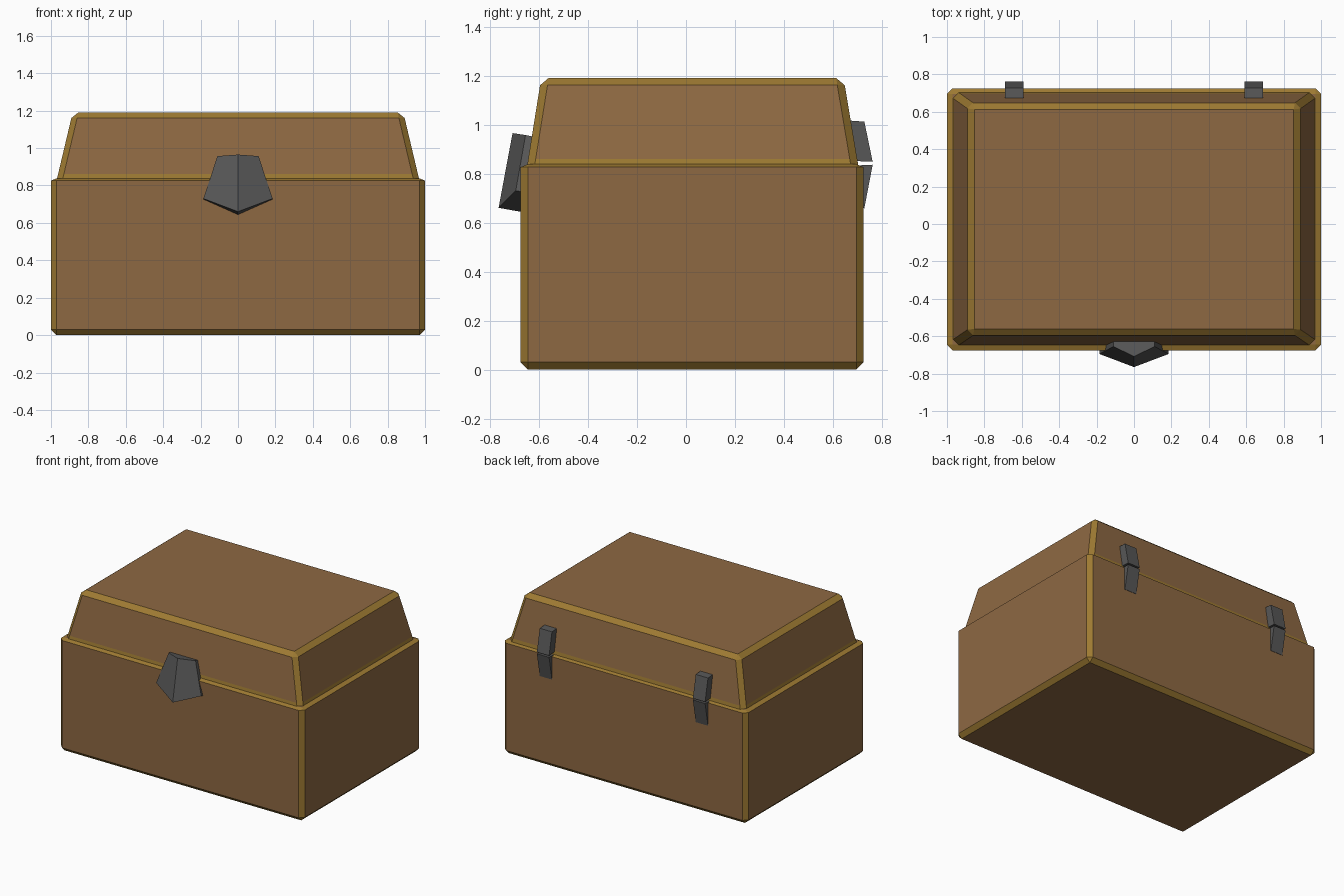
import bpy
import bmesh

cube = bpy.data.objects.get("Cube")
if cube:
    bpy.data.objects.remove(cube, do_unlink=True)


def material(name, rgb):
    mat = bpy.data.materials.new(name)
    mat.use_nodes = True
    colour = (*rgb, 1.0)
    mat.diffuse_color = colour
    mat.node_tree.nodes["Principled BSDF"].inputs["Base Color"].default_value = colour
    return mat


WOOD = material("brown wood", (0.27, 0.14, 0.055))
TRIM = material("gold trim", (0.34, 0.195, 0.032))
METAL = material("dark metal", (0.095, 0.095, 0.095))


def finish(bm, name, mats):
    bmesh.ops.recalc_face_normals(bm, faces=bm.faces[:])
    mesh = bpy.data.meshes.new(name)
    bm.to_mesh(mesh)
    bm.free()
    for mat in mats:
        mesh.materials.append(mat)
    obj = bpy.data.objects.new(name, mesh)
    bpy.context.collection.objects.link(obj)
    return obj


def prism(bm, ring_a, ring_b):
    """Join two matching outlines into a closed solid."""
    a = [bm.verts.new(p) for p in ring_a]
    b = [bm.verts.new(p) for p in ring_b]
    bm.faces.new(a)
    bm.faces.new(b[::-1])
    for i in range(len(a)):
        j = (i + 1) % len(a)
        bm.faces.new((a[j], a[i], b[i], b[j]))


def rectangle(hx, y0, y1, z):
    return [(-hx, y0, z), (hx, y0, z), (hx, y1, z), (-hx, y1, z)]


def bevel(bm, edges):
    bmesh.ops.recalc_face_normals(bm, faces=bm.faces[:])
    bmesh.ops.bevel(bm, geom=edges, offset=0.03, offset_type='OFFSET',
                    segments=1, profile=0.5, affect='EDGES', material=1)


# Chest body: box with gold chamfers and a shallow upper rim
bm = bmesh.new()
prism(bm, rectangle(1.0, -0.675, 0.725, 0.0), rectangle(1.0, -0.675, 0.725, 0.838))
bevel(bm, bm.edges[:])
for v in bm.verts:
    if 0.78 < v.co.z < 0.83:
        v.co.z = 0.826
finish(bm, "chest_body", [WOOD, TRIM])

# Lid: tapered box with gold chamfers and a gold band along its lower edge
bm = bmesh.new()
prism(bm, rectangle(0.968, -0.648, 0.703, 0.835), rectangle(0.884, -0.591, 0.643, 1.19))
bevel(bm, [e for e in bm.edges if max(v.co.z for v in e.verts) > 1.0])
bmesh.ops.bisect_plane(bm, geom=bm.verts[:] + bm.edges[:] + bm.faces[:],
                       plane_co=(0, 0, 0.86), plane_no=(0, 0, 1))
for f in bm.faces:
    if f.calc_center_median().z < 0.86:
        f.material_index = 1
finish(bm, "lid", [WOOD, TRIM])

# Clasp: five-sided plate with a raised centre ridge, mirrored across x
front = [(0.0, -0.708, 0.965), (0.11, -0.655, 0.957),
         (0.185, -0.695, 0.73), (0.0, -0.765, 0.66)]
back = [(0.0, -0.61, 0.948), (0.11, -0.61, 0.948),
        (0.185, -0.63, 0.718), (0.0, -0.63, 0.636)]
bm = bmesh.new()
for side in (1, -1):
    rings = [[bm.verts.new((x * side, y, z)) for x, y, z in ring] for ring in (front, back)]
    a, b = rings
    bm.faces.new(a)
    bm.faces.new(b)
    for i in range(3):
        bm.faces.new((a[i], a[i + 1], b[i + 1], b[i]))
bmesh.ops.remove_doubles(bm, verts=bm.verts[:], dist=0.0001)
finish(bm, "clasp", [METAL])

# Hinges: an upper and a lower leaf on each side of the back
leaves = {
    "upper": [(0.64, 1.018), (0.728, 1.012), (0.762, 0.848), (0.67, 0.852)],
    "lower": [(0.68, 0.832), (0.762, 0.836), (0.728, 0.658), (0.69, 0.665)],
}
for side, cx in (("left", 0.64), ("right", -0.64)):
    for part, outline in leaves.items():
        bm = bmesh.new()
        prism(bm, [(cx - 0.05, y, z) for y, z in outline],
              [(cx + 0.05, y, z) for y, z in outline])
        finish(bm, f"{side}_hinge_{part}_leaf", [METAL])
